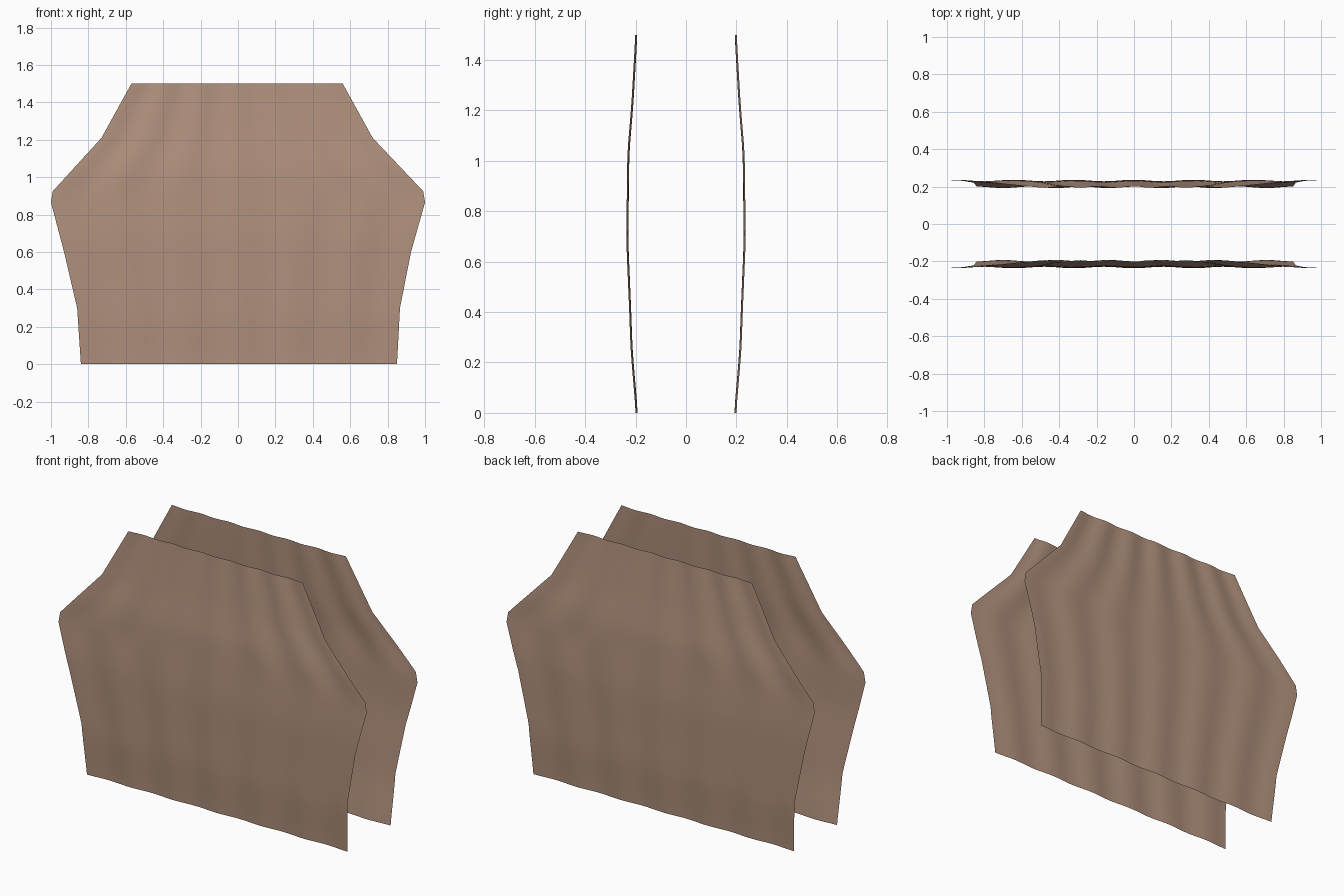
import bpy, bmesh, math

if "Cube" in bpy.data.objects:
    bpy.data.objects.remove(bpy.data.objects["Cube"])

# Garment panel outline: (height, left x, right x)
OUTLINE = [(0.0, -0.84, 0.85), (0.3, -0.86, 0.866), (0.6, -0.93, 0.925),
           (0.865, -1.0, 1.0), (0.925, -0.99, 0.99),
           (1.21, -0.73, 0.72), (1.5, -0.57, 0.56)]
# Side profile of the panels: (height, distance from the centre)
PROFILE = [(0.0, 0.195), (0.25, 0.216), (0.42, 0.222), (0.68, 0.233),
           (1.03, 0.229), (1.22, 0.213), (1.5, 0.197)]
COLUMNS = 72


def lerp_table(table, z):
    for a, b in zip(table, table[1:]):
        if z <= b[0]:
            t = (z - a[0]) / (b[0] - a[0])
            return [p + (q - p) * t for p, q in zip(a[1:], b[1:])]
    return list(table[-1][1:])


def smooth_depth(z):
    samples = [lerp_table(PROFILE, min(max(z + d, 0), 1.5))[0]
               for d in (-0.04, 0, 0.04)]
    return sum(samples) / 3


# Row heights keep every corner of the outline
rows = [0.0]
for a, b in zip(OUTLINE, OUTLINE[1:]):
    n = max(1, round((b[0] - a[0]) / 0.05))
    rows += [a[0] + (b[0] - a[0]) * (i + 1) / n for i in range(n)]

cloth = bpy.data.materials.new("tan_cloth")
cloth.diffuse_color = (0.45, 0.29, 0.21, 1)
cloth.use_nodes = True
cloth.node_tree.nodes["Principled BSDF"].inputs["Base Color"].default_value = cloth.diffuse_color


def make_panel(name, side):
    bm = bmesh.new()
    grid = []
    for z in rows:
        left, right = lerp_table(OUTLINE, z)
        line = []
        for i in range(COLUMNS + 1):
            u = i / COLUMNS
            # Gentle folds fan out with the panel width
            fold = 0.004 * math.cos(6 * math.pi * (2 * u - 1))
            y = side * (smooth_depth(z) + fold)
            line.append(bm.verts.new((left + (right - left) * u, y, z)))
        grid.append(line)
    for low, high in zip(grid, grid[1:]):
        for i in range(COLUMNS):
            quad = (low[i], low[i + 1], high[i + 1], high[i])
            face = bm.faces.new(quad if side < 0 else quad[::-1])
            face.smooth = True
    mesh = bpy.data.meshes.new(name)
    bm.to_mesh(mesh)
    bm.free()
    mesh.materials.append(cloth)
    bpy.context.collection.objects.link(bpy.data.objects.new(name, mesh))


# Front and back cloth panels
make_panel("front_panel", -1)
make_panel("back_panel", 1)
